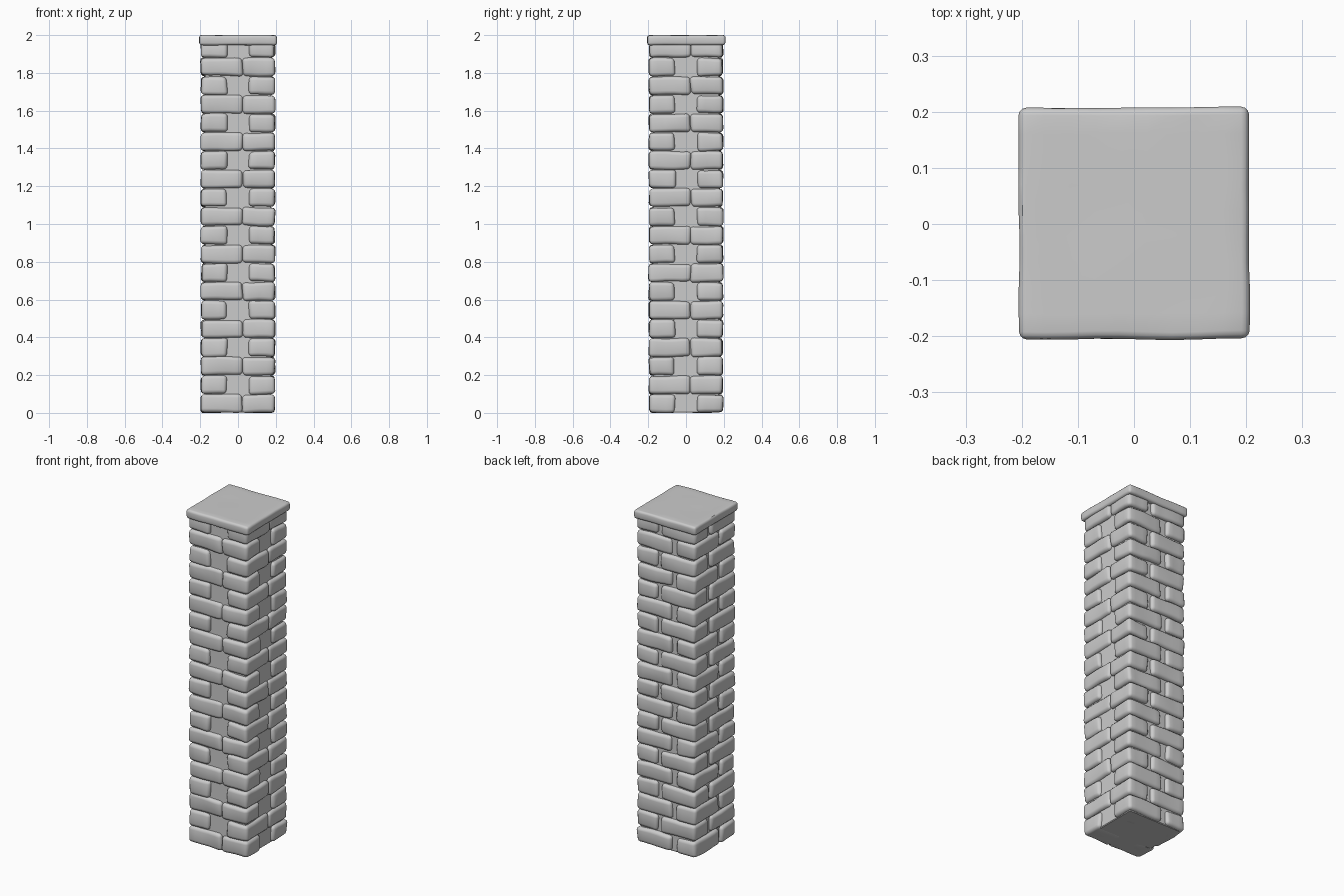
import bpy, bmesh, random
from mathutils import Vector, noise

if "Cube" in bpy.data.objects:
    bpy.data.objects.remove(bpy.data.objects["Cube"])

random.seed(7)


def stone(name, lo, hi, bevel, jitter, wave, segments=3):
    """Rounded block between two corners, with slightly uneven faces."""
    bm = bmesh.new()
    bmesh.ops.create_cube(bm, size=1)
    lo, hi = Vector(lo), Vector(hi)
    size, mid = hi - lo, (hi + lo) / 2
    for v in bm.verts:
        v.co = Vector(c * s + m + random.uniform(-jitter, jitter)
                      for c, s, m in zip(v.co, size, mid))
    bmesh.ops.bevel(bm, geom=bm.edges[:], offset=bevel, segments=segments,
                    profile=0.5, affect='EDGES')
    # extra loops across the length so the faces can undulate
    for axis in (0, 1):
        n = max(1, round(size[axis] / 0.045))
        normal = Vector((axis == 0, axis == 1, 0))
        for i in range(1, n):
            point = lo + size * (i / n)
            bmesh.ops.bisect_plane(bm, geom=bm.verts[:] + bm.edges[:] + bm.faces[:],
                                   plane_co=point, plane_no=normal)
    seed = Vector((random.random() * 50, random.random() * 50, 0))
    for v in bm.verts:
        v.co += noise.noise_vector(v.co * 9 + seed) * wave
        v.co.z = min(2.0, max(0.0, v.co.z))
    bmesh.ops.recalc_face_normals(bm, faces=bm.faces[:])
    mesh = bpy.data.meshes.new(name)
    bm.to_mesh(mesh)
    bm.free()
    for p in mesh.polygons:
        p.use_smooth = True
    obj = bpy.data.objects.new(name, mesh)
    bpy.context.collection.objects.link(obj)
    return obj


OUT, IN = 0.195, 0.058      # outer face and inner face of the brick ring
PITCH = 0.099               # course height

# Plan rectangles (x0, y0, x1, y1) of the two alternating courses
course_even = [
    (-OUT, -OUT, 0.024, -IN), (0.024, -OUT, OUT, -IN),   # front pair
    (-0.035, IN, OUT, OUT),                              # back stretcher
    (-OUT, -0.04, -IN - 0.01, OUT),                      # left stretcher
]
course_odd = [
    (IN, -OUT, OUT, 0.024), (IN, 0.024, OUT, OUT),       # right pair
    (-OUT, IN, 0.035, OUT),                              # back stretcher
    (-OUT, -OUT, -IN, 0.035),                            # left stretcher
]

# Brick courses
for row in range(20):
    z0 = row * PITCH + 0.002
    z1 = min(z0 + PITCH - 0.004, 1.965)
    for k, (x0, y0, x1, y1) in enumerate(course_odd if row % 2 else course_even):
        stone(f"brick_{row:02d}_{k}", (x0, y0, z0), (x1, y1, z1), 0.019, 0.003, 0.006)

# Mortar core
stone("mortar_core", (-0.176, -0.176, 0.001), (0.176, 0.176, 1.965), 0.004, 0, 0, 1)

# Cap slab
cap = stone("cap_slab", (-0.205, -0.205, 1.947), (0.205, 0.207, 2.0), 0.014, 0.001, 0.003)

# Keep sharp edges where the shapes need them
bpy.ops.object.select_all(action='SELECT')
bpy.context.view_layer.objects.active = cap
bpy.ops.object.shade_smooth_by_angle(angle=0.7)
